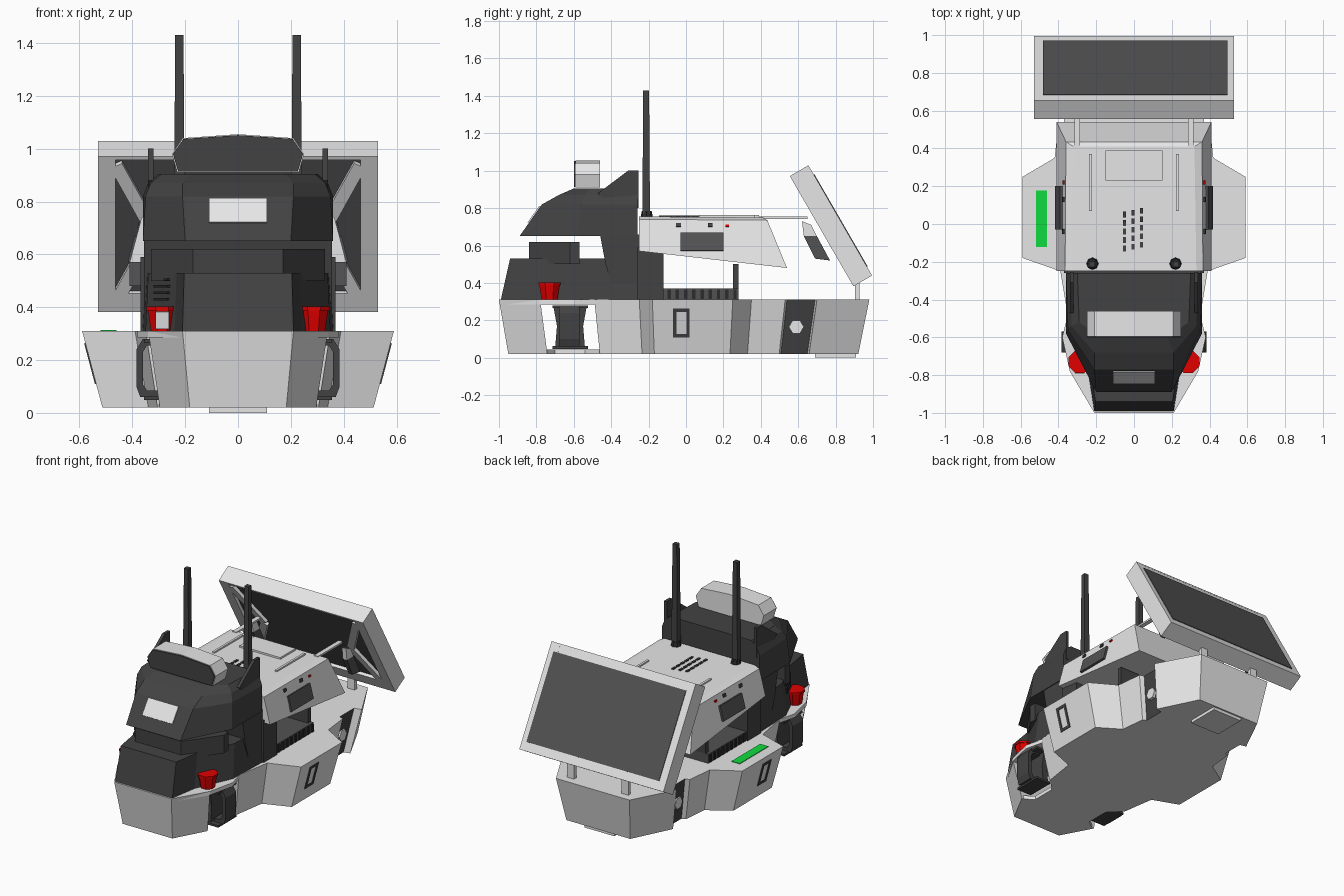
import bpy, bmesh, math
from mathutils import Matrix

if "Cube" in bpy.data.objects:
    bpy.data.objects.remove(bpy.data.objects["Cube"])


def material(name, r, g, b):
    m = bpy.data.materials.new(name)
    m.use_nodes = True
    m.diffuse_color = (r, g, b, 1)
    bsdf = next(n for n in m.node_tree.nodes if n.type == 'BSDF_PRINCIPLED')
    bsdf.inputs["Base Color"].default_value = (r, g, b, 1)
    bsdf.inputs["Roughness"].default_value = 0.8
    return m


LIGHT = material("light_grey", .79, .79, .79)
DARK = material("charcoal", .055, .055, .055)
SLATE = material("slate_grey", .085, .085, .085)
BLACK = material("near_black", .025, .025, .025)
WHITE = material("off_white", .83, .83, .83)
RED = material("red", .75, 0, 0)
GREEN = material("green", .005, .7, .05)


def finish(bm, name, *mats):
    bmesh.ops.recalc_face_normals(bm, faces=bm.faces)
    mesh = bpy.data.meshes.new(name)
    bm.to_mesh(mesh)
    bm.free()
    for m in mats:
        mesh.materials.append(m)
    ob = bpy.data.objects.new(name, mesh)
    bpy.context.collection.objects.link(ob)
    return ob


def stack(name, rings, *mats):
    """Skin between mirrored outlines; each ring lists (x, y, z) on the +x half."""
    bm = bmesh.new()
    loops = []
    for ring in rings:
        full = list(ring) + [(-x, y, z) for x, y, z in reversed(ring)]
        loops.append([bm.verts.new(p) for p in full])
    n = len(loops[0])
    for a, b in zip(loops, loops[1:]):
        for i in range(n):
            j = (i + 1) % n
            bm.faces.new((a[i], a[j], b[j], b[i]))
    bm.faces.new(loops[0])
    bm.faces.new(loops[-1])
    return finish(bm, name, *mats)


def at(z, outline, sx=1, sy=1):
    return [(x * sx, y * sy, z) for x, y in outline]


def prism(name, pts, lo, hi, mat, axis='X'):
    """Extrude a flat profile, (y, z) along X or (x, z) along Y."""
    def place(p, d):
        return (d, p[0], p[1]) if axis == 'X' else (p[0], d, p[1])
    bm = bmesh.new()
    a = [bm.verts.new(place(p, lo)) for p in pts]
    b = [bm.verts.new(place(p, hi)) for p in pts]
    for i in range(len(pts)):
        j = (i + 1) % len(pts)
        bm.faces.new((a[i], a[j], b[j], b[i]))
    bm.faces.new(a)
    bm.faces.new(b)
    return finish(bm, name, mat)


def box(name, centre, size, mat, rot=None, frame=Matrix()):
    bm = bmesh.new()
    m = frame @ Matrix.Translation(centre) @ (rot or Matrix()) @ Matrix.Diagonal((*size, 1))
    bmesh.ops.create_cube(bm, size=1, matrix=m)
    return finish(bm, name, mat)


def cone(name, centre, r1, r2, depth, sides, mat, rot=None):
    bm = bmesh.new()
    bmesh.ops.create_cone(bm, cap_ends=True, segments=sides, radius1=r1, radius2=r2, depth=depth,
                          matrix=Matrix.Translation(centre) @ (rot or Matrix()))
    return finish(bm, name, mat)


def turn(angle, axis):
    return Matrix.Rotation(angle, 4, axis)


# Lower hull: nose, thin deck and waisted floor over the side openings, flared main part
nose = [(.21, -1), (.34, -.78)]
stack("hull_nose", [at(.02, nose, .87, .95), at(.31, nose)], LIGHT)
span = [(.21, -.99), (.34, -.78), (.38, -.6), (.35, -.48)]
stack("front_deck", [at(.285, span), at(.31, span)], LIGHT)
waist = [(.18, -.94), (.29, -.75), (.22, -.7), (.22, -.54), (.3, -.46)]
stack("front_floor", [at(.02, waist), at(.045, waist)], LIGHT)
main = [(.35, -.49), (.39, -.25), (.59, -.18), (.59, .25), (.42, .35), (.40, .53),
        (.37, .54), (.37, .69), (.42, .70), (.27, .98)]
hull = stack("hull_main", [at(.02, main, .87, .94), at(.31, main)], LIGHT, DARK)
for f in hull.data.polygons:
    if .5 < f.center.y < .67 and abs(f.normal.x) > .9 and abs(f.center.x) < .37:
        f.material_index = 1
box("belly_plate", (0, .8, .011), (.22, .22, .022), LIGHT)
box("deck_light_strip", (-.49, .028, .311), (.06, .3, .006), GREEN)

# Lower cab, neck and upper cab
low = [(.21, -.99), (.24, -.8), (.35, -.55), (.36, -.26)]
stack("lower_cab", [at(.31, low), at(.53, low, .97, .95)], DARK)
neck = [(.17, -.84), (.33, -.62), (.33, -.57)]
stack("cab_neck", [at(.5, neck), at(.62, neck)], DARK)
stack("upper_cab", [
    at(.65, [(.2, -.89), (.36, -.58), (.36, -.26)]),
    at(.82, [(.21, -.77), (.35, -.56), (.36, -.26)]),
    at(.87, [(.21, -.68), (.33, -.54), (.34, -.26)]),
    at(.905, [(.18, -.6), (.29, -.52), (.3, -.26)])], DARK)
prism("cab_rear_wall", [(-.46, .66), (-.43, .5), (-.4, .4), (-.25, .4), (-.25, .66)],
      -.355, .355, DARK)
box("cab_window", (0, -.812, .765), (.22, .009, .11), WHITE, turn(-.615, 'X'))
for z in (.43, .455, .48, .505):
    box("cab_louvre", (-.288, -.66, z), (.13, .012, .009), BLACK, turn(1.985, 'Z'))

# Roof sensor
pod = [(-.23, .91), (-.25, .98), (-.21, 1.04), (0, 1.055), (.21, 1.04), (.25, .98), (.23, .91)]
prism("roof_sensor", pod, -.592, -.46, LIGHT, 'Y')
prism("roof_sensor_face", [(x * .985, .98 + (z - .98) * .95) for x, z in pod],
      -.6, -.591, DARK, 'Y')

# Upper body and the dark structure carrying it
stack("upper_body", [
    [(.41, -.25, .57), (.41, .54, .48)],
    [(.365, -.25, .74), (.36, .435, .735)],
    [(.33, -.25, .755), (.32, .41, .75)]], LIGHT)
box("body_column", (0, -.19, .45), (.74, .14, .28), DARK)
box("body_plinth", (0, .08, .34), (.72, .4, .06), SLATE)
box("body_rear_post", (0, .265, .42), (.68, .03, .16), DARK)
for i in range(9):
    for s in (-1, 1):
        box("plinth_rib", (s * .362, -.09 + i * .044, .34), (.012, .018, .05), BLACK)
for i in range(3):
    for j in range(5):
        box("roof_vent", (-.05 + i * .045, -.13 + j * .045 + i * .01, .757), (.014, .03, .008), DARK)
box("rear_hatch", (0, .31, .755), (.3, .16, .016), LIGHT)

# Tilted rear panel, built in its own plane
tilt = Matrix.Translation((0, .775, .705)) @ turn(-math.pi / 3, 'X')


def slab(name, centre, size, mat, rot=None):
    return box(name, centre, size, mat, rot, tilt)


slab("panel_board", (0, 0, .014), (1.04, .67, .086), LIGHT)
slab("panel_screen", (.007, 0, .057), (.975, .57, .009), SLATE)
slab("panel_lining", (0, -.03, -.032), (.93, .59, .009), SLATE)
slab("panel_top_rim", (0, -.333, 0), (1.06, .015, .115), LIGHT)
slab("panel_bottom_rim", (0, .3, 0), (1.06, .08, .115), LIGHT)
for s in (-1, 1):
    slab("panel_side_rim", (s * .497, 0, 0), (.066, .68, .115), LIGHT)
    for t in (-1, 1):
        slab("panel_strut", (s * .39, t * .15, -.045), (.05, .33, .025), LIGHT, turn(-s * t * .45, 'Z'))

# Parts repeated on both sides
arm_top = [(.62, .73), (.67, .71), (.70, .65), (.63, .65)]
arm_foot = [(.63, .65), (.70, .65), (.77, .52), (.69, .53)]
clamp = [(.30, .06), (.37, .06), (.385, .1), (.385, .24), (.36, .28), (.29, .28),
         (.29, .255), (.345, .255), (.36, .23), (.36, .11), (.345, .085), (.30, .085)]
hourglass = [(-.71, .28), (-.53, .28), (-.55, .17), (-.54, .05), (-.7, .05), (-.69, .17)]
fin = [(-.47, .88), (-.31, 1.0), (-.255, 1.0), (-.255, .8), (-.4, .8)]
eighth = turn(math.pi / 8, 'Z')
for s, side in ((1, "left"), (-1, "right")):
    def pair(a, b):
        return sorted((s * a, s * b))
    prism(side + "_cab_fin", fin, *pair(.32, .34), DARK)
    prism(side + "_panel_arm", arm_top, *pair(.33, .36), LIGHT)
    prism(side + "_panel_arm_foot", arm_foot, *pair(.33, .36), SLATE)
    box(side + "_panel_tie", (s * .3, .52, .748), (.03, .26, .012), LIGHT)
    box(side + "_panel_foot", (s * .2, .915, .36), (.05, .025, .11), LIGHT)
    prism(side + "_wheel_clamp", [(s * x, z) for x, z in clamp], -.68, -.57, DARK, 'Y')
    prism(side + "_wheel_strut", hourglass, *pair(.25, .29), DARK)
    for z in (.055, .272):
        box(side + "_wheel_flange", (s * .3, -.62, z), (.11, .19, .014), DARK)
    cone(side + "_lamp", (s * .287, -.73, .355), .046, .06, .09, 8, RED, eighth)
    cone(side + "_lamp_cap", (s * .287, -.73, .395), .064, .064, .014, 8, RED, eighth)
    cone(side + "_antenna", (s * .222, -.213, 1.05), .03, .022, .76, 4, DARK, turn(math.pi / 4, 'Z'))
    cone(side + "_antenna_base", (s * .22, -.21, .765), .034, .026, .04, 8, BLACK)
    lean = turn(-s * .262, 'Y')
    box(side + "_body_plate", (s * .398, .085, .62), (.014, .23, .10), SLATE, lean)
    box(side + "_body_marker", (s * .373, .22, .705), (.009, .02, .012), RED, lean)
    for y in (-.04, .13):
        box(side + "_body_vent", (s * .374, y, .71), (.009, .025, .02), DARK, lean)
    box(side + "_roof_rail", (s * .23, .22, .755), (.015, .3, .014), LIGHT)
    cone(side + "_hull_port", (s * .346, .59, .165), .04, .04, .03, 6, WHITE, turn(math.pi / 2, 'Y'))
    # Dark rectangular access hatch frame on the sloping hull flank
    flank = Matrix.Translation((s * .557, -.025, .187)) @ turn(s * .259, 'Y')
    for t in (-1, 1):
        box(side + "_hatch_upright", (0, t * .036, 0), (.01, .018, .16), DARK, None, flank)
        box(side + "_hatch_crosspiece", (0, 0, t * .071), (.01, .06, .018), DARK, None, flank)
box("right_lamp_lens", (-.287, -.783, .35), (.05, .008, .066), WHITE, turn(.143, 'X'))
